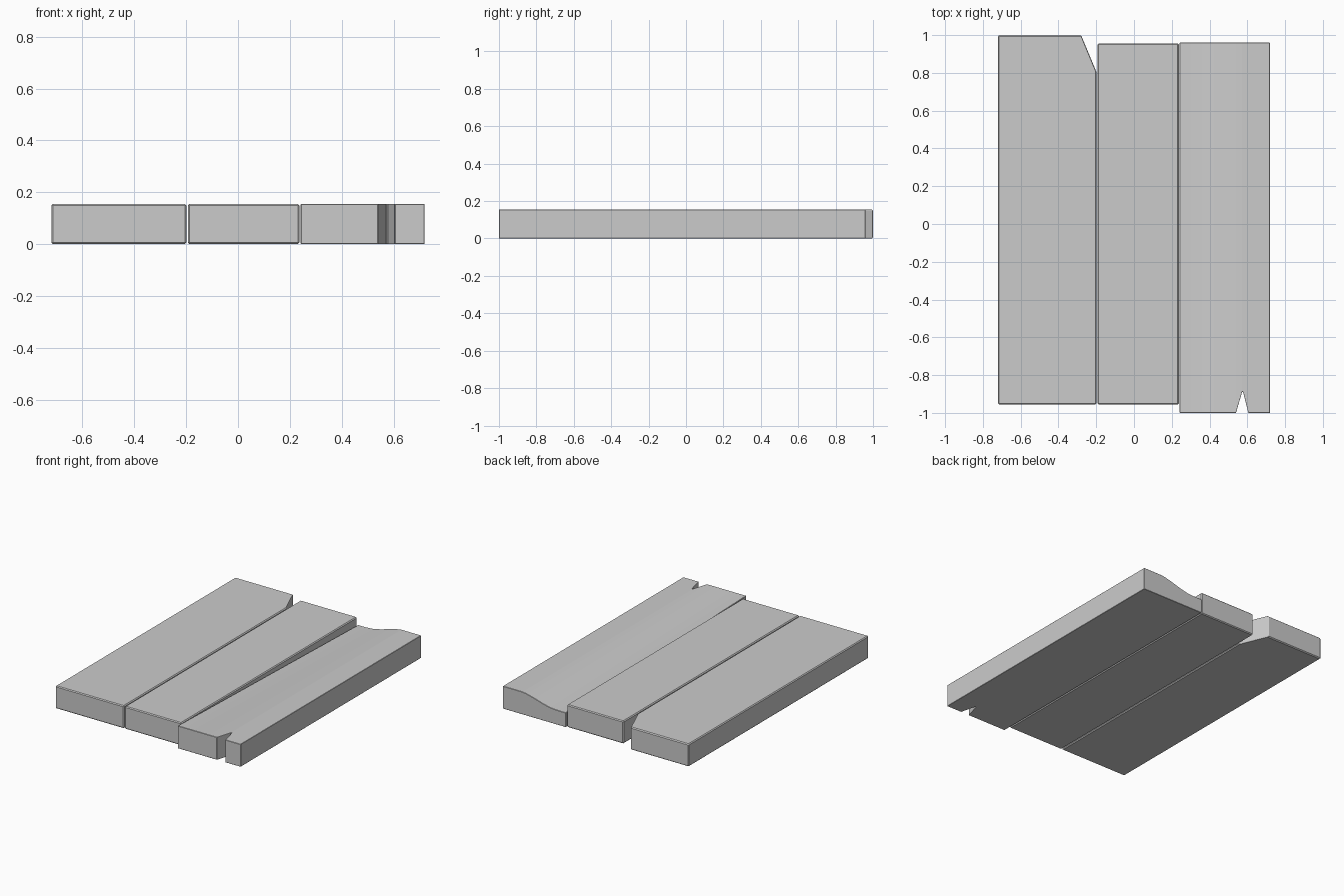
import bpy, bmesh

if "Cube" in bpy.data.objects:
    bpy.data.objects.remove(bpy.data.objects["Cube"])

H = 0.155  # plank thickness


def plank(name, columns, bevel):
    """Loft a plank across x; each column is (x, y_front, y_back, dip at the back)."""
    bm = bmesh.new()
    rings = []
    for x, y0, y1, dip in columns:
        rings.append([bm.verts.new(p) for p in (
            (x, y0, 0), (x, y1, 0), (x, y1, H - dip), (x, y0, H))])
    for a, b in zip(rings, rings[1:]):
        for i in range(4):
            j = (i + 1) % 4
            bm.faces.new((a[i], a[j], b[j], b[i]))
    bm.faces.new(rings[0])
    bm.faces.new(rings[-1][::-1])
    bmesh.ops.recalc_face_normals(bm, faces=bm.faces)
    mesh = bpy.data.meshes.new(name)
    bm.to_mesh(mesh)
    bm.free()
    obj = bpy.data.objects.new(name, mesh)
    bpy.context.collection.objects.link(obj)
    mod = obj.modifiers.new("edge_wear", 'BEVEL')
    mod.width = bevel
    mod.segments = 1
    mod.limit_method = 'ANGLE'
    mod.angle_limit = 0.7
    return obj


# left plank with a broken back corner
plank("left_plank", [(-0.72, -0.955, 1.0, 0), (-0.28, -0.955, 1.0, 0),
                     (-0.199, -0.955, 0.805, 0)], 0.006)

# plain middle plank
plank("middle_plank", [(-0.193, -0.955, 0.955, 0), (0.237, -0.955, 0.955, 0)], 0.006)

# right plank: V split at the front, worn hollow deepening toward the back left
dips = [(0.242, 0.056), (0.30, 0.056), (0.36, 0.052), (0.42, 0.038),
        (0.48, 0.020), (0.54, 0.005)]
columns = [(x, -1.0, 0.96, d) for x, d in dips]
columns += [(0.572, -0.89, 0.96, 0), (0.578, -0.89, 0.96, 0),
            (0.605, -1.0, 0.96, 0), (0.72, -1.0, 0.96, 0)]
plank("right_plank", columns, 0.002)
